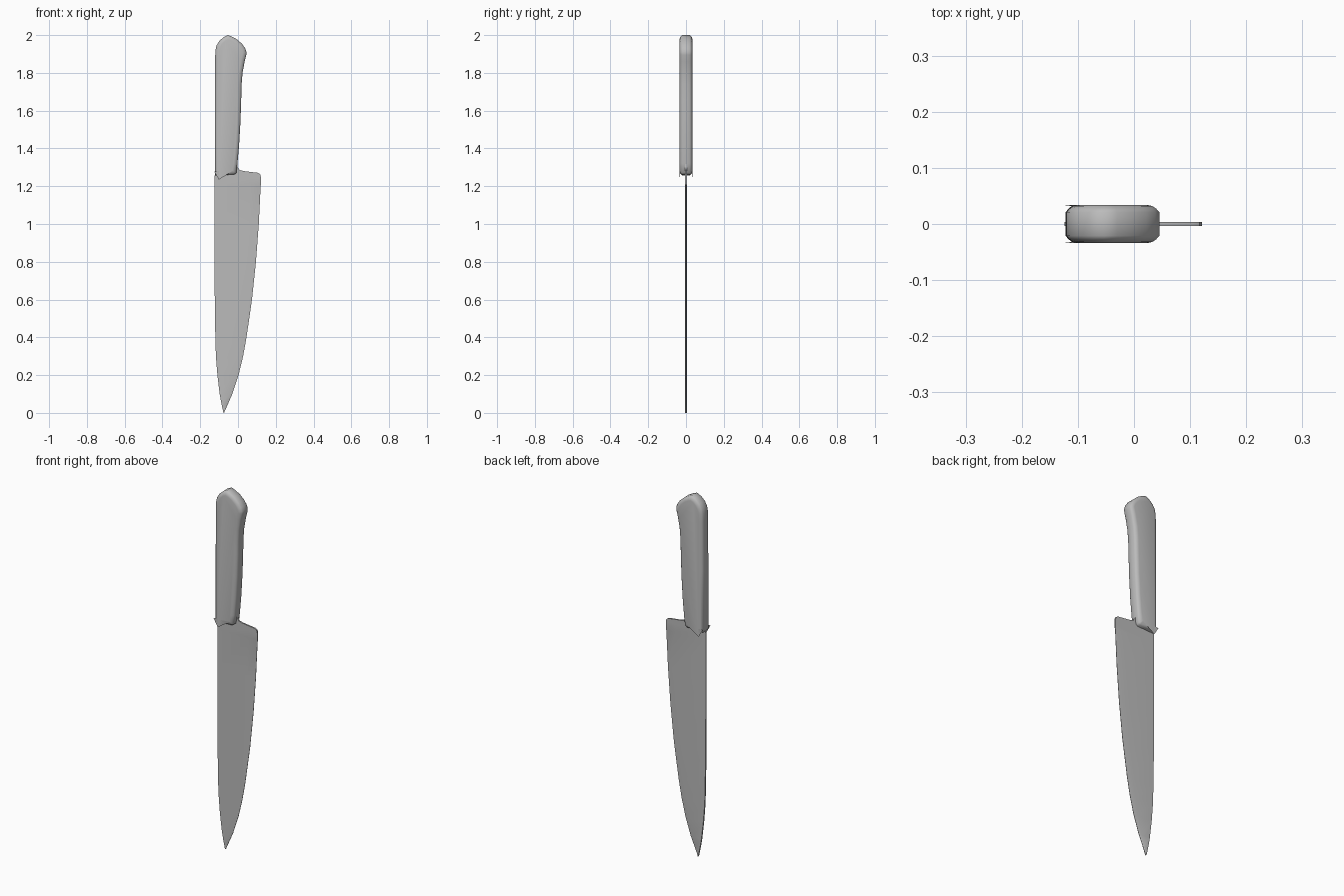
import bpy, bmesh, math

cube = bpy.data.objects.get("Cube")
if cube:
    bpy.data.objects.remove(cube, do_unlink=True)

grey = bpy.data.materials.new("plain grey")
grey.use_nodes = True
colour = (0.5, 0.5, 0.5, 1)
grey.diffuse_color = colour
grey.node_tree.nodes["Principled BSDF"].inputs["Base Color"].default_value = colour


def finish(bm, name, angle):
    bmesh.ops.recalc_face_normals(bm, faces=bm.faces[:])
    mesh = bpy.data.meshes.new(name)
    bm.to_mesh(mesh)
    bm.free()
    mesh.materials.append(grey)
    obj = bpy.data.objects.new(name, mesh)
    bpy.context.collection.objects.link(obj)
    bpy.ops.object.select_all(action="DESELECT")
    obj.select_set(True)
    bpy.context.view_layer.objects.active = obj
    bpy.ops.object.shade_smooth_by_angle(angle=math.radians(angle))
    return obj


# Blade: (height, spine x, edge x), lofted from the tip up to the hidden tang
HALF = 0.004
rows = [(0.0, -0.077, -0.074), (0.05, -0.088, -0.052), (0.1, -0.097, -0.03),
        (0.2, -0.109, 0.003), (0.3, -0.117, 0.027), (0.4, -0.12, 0.045),
        (0.6, -0.123, 0.074), (0.8, -0.124, 0.095), (1.0, -0.124, 0.11),
        (1.2, -0.124, 0.12), (1.21, -0.124, 0.121), (1.25, -0.124, 0.121),
        (1.264, -0.122, 0.117), (1.271, -0.119, 0.105), (1.28, -0.115, 0.03),
        (1.286, -0.115, 0.008), (1.3, -0.115, -0.002), (1.4, -0.11, -0.01)]
bm = bmesh.new()
rings = []
for z, spine, edge in rows:
    grind = spine + 0.78 * (edge - spine)
    thin = 0.0008 if z <= 1.2 else HALF     # ground edge stops below the heel
    section = [(spine, -HALF), (grind, -HALF), (edge, -thin),
               (edge, thin), (grind, HALF), (spine, HALF)]
    rings.append([bm.verts.new((x, y, z)) for x, y in section])
for low, high in zip(rings, rings[1:]):
    for i in range(len(low)):
        j = (i + 1) % len(low)
        bm.faces.new((low[i], low[j], high[j], high[i]))
bm.faces.new(rings[0])
bm.faces.new(rings[-1])
finish(bm, "blade", 25)

# Handle: side outline extruded through y, with softened rims
outline = [(-0.118, 1.258), (-0.02, 1.262), (-0.009, 1.27), (-0.003, 1.32),
           (0.006, 1.42), (0.013, 1.54), (0.017, 1.66), (0.019, 1.74),
           (0.024, 1.8), (0.035, 1.86), (0.044, 1.895), (0.045, 1.91),
           (0.038, 1.93), (0.022, 1.953), (-0.005, 1.977), (-0.03, 1.991),
           (-0.053, 2.0), (-0.078, 1.988), (-0.1, 1.968), (-0.114, 1.944),
           (-0.12, 1.915), (-0.121, 1.87), (-0.122, 1.6), (-0.122, 1.265)]
bm = bmesh.new()
front, back = [[bm.verts.new((x, y, z)) for x, z in outline] for y in (-0.021, 0.021)]
caps = [bm.faces.new(front), bm.faces.new(back)]
for i in range(len(outline)):
    j = (i + 1) % len(outline)
    bm.faces.new((front[i], front[j], back[j], back[i]))
bmesh.ops.recalc_face_normals(bm, faces=bm.faces[:])
for width, rise in ((0.005, 0.006), (0.007, 0.005), (0.009, 0.002)):
    for cap in caps:
        bmesh.ops.inset_region(bm, faces=[cap], thickness=width, depth=rise,
                               use_even_offset=True)
finish(bm, "handle", 50)
